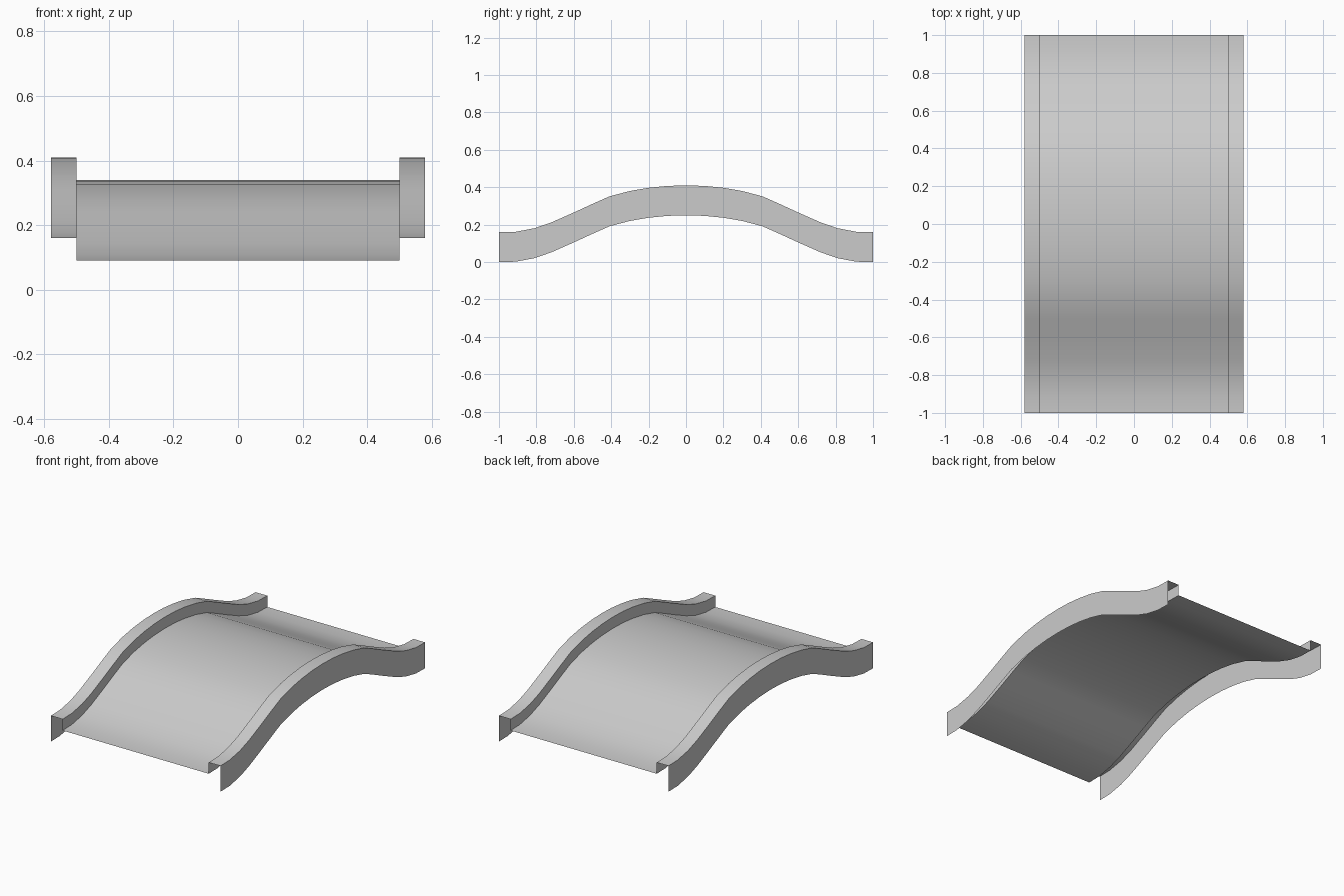
import bpy, bmesh

if "Cube" in bpy.data.objects:
    bpy.data.objects.remove(bpy.data.objects["Cube"])

# Half of the arch line (y, height), mirrored to the other end
half = [(0, .25), (.1, .247), (.2, .237), (.3, .22), (.41, .191), (.5, .151),
        (.6, .105), (.72, .052), (.81, .021), (.91, .002), (1, 0)]
path = [(-y, z) for y, z in reversed(half[1:])] + half


def sweep(name, section):
    """Open sheet: cross-section (x, height above arch) swept along the arch."""
    bm = bmesh.new()
    rows = [[bm.verts.new((x, y, z + h)) for x, h in section] for y, z in path]
    for a, b in zip(rows, rows[1:]):
        for i in range(len(section) - 1):
            bm.faces.new((a[i], a[i + 1], b[i + 1], b[i]))
    me = bpy.data.meshes.new(name)
    bm.to_mesh(me)
    bm.free()
    ob = bpy.data.objects.new(name, me)
    bpy.context.collection.objects.link(ob)
    bpy.ops.object.select_all(action='DESELECT')
    ob.select_set(True)
    bpy.context.view_layer.objects.active = ob
    bpy.ops.object.shade_smooth_by_angle(angle=0.6)
    return ob


# Walking surface
sweep("bridge_deck", [(-.5, .09), (.5, .09)])

# Raised curbs: outer skirt, top and inner lip, open underneath and at the ends
curb = [(-.58, 0), (-.58, .16), (-.5, .16), (-.5, .09)]
sweep("left_curb", curb)
sweep("right_curb", [(-x, h) for x, h in reversed(curb)])
